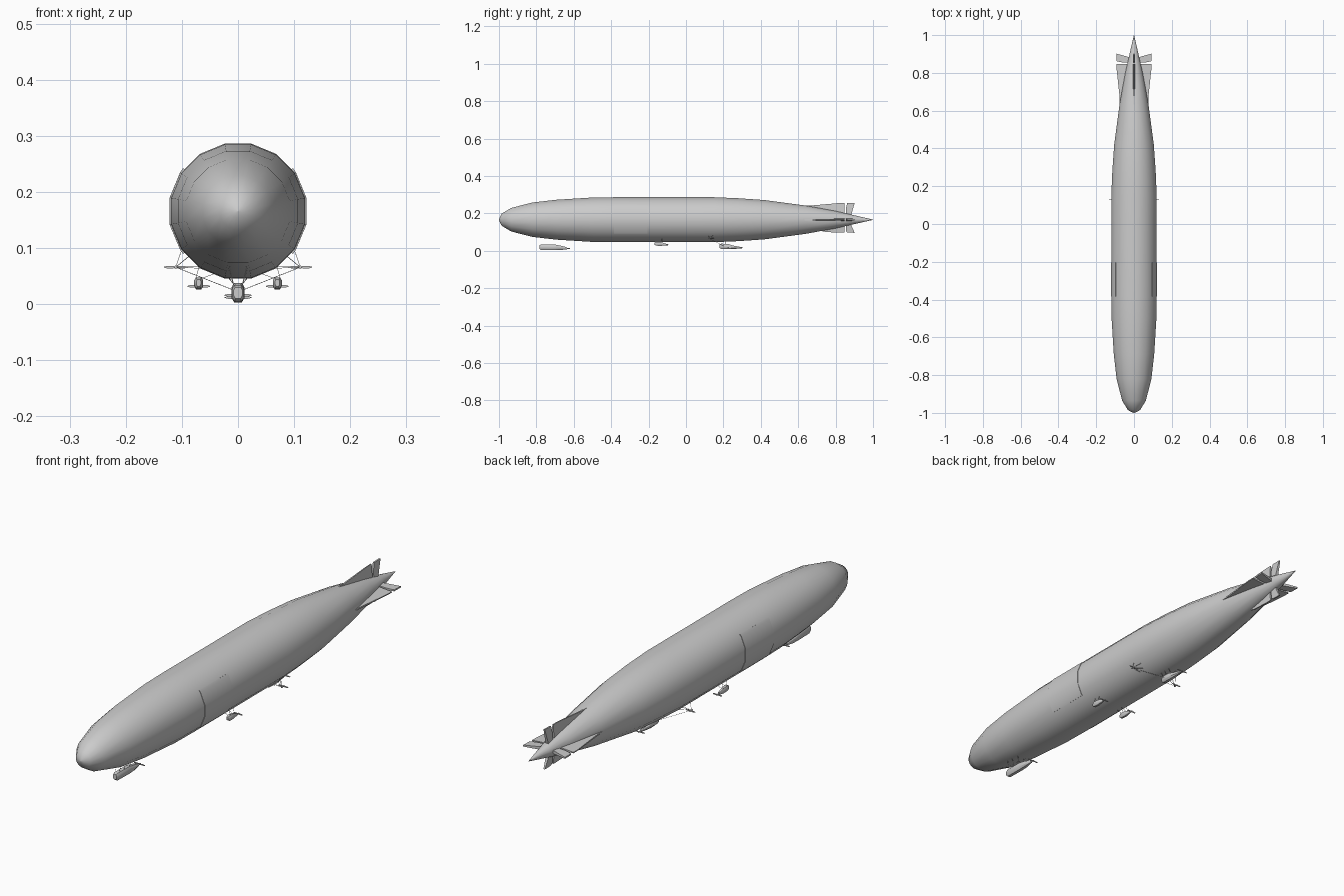
import bpy, bmesh, math
from mathutils import Vector

if "Cube" in bpy.data.objects:
    bpy.data.objects.remove(bpy.data.objects["Cube"])

CZ = 0.166      # hull axis height
SIDES = 16


def make(name, verts, faces, smooth=None):
    me = bpy.data.meshes.new(name)
    bm = bmesh.new()
    vs = [bm.verts.new(v) for v in verts]
    for f in faces:
        bm.faces.new([vs[i] for i in f])
    bmesh.ops.remove_doubles(bm, verts=bm.verts, dist=1e-6)
    bmesh.ops.recalc_face_normals(bm, faces=bm.faces)
    bm.to_mesh(me)
    bm.free()
    ob = bpy.data.objects.new(name, me)
    bpy.context.collection.objects.link(ob)
    if smooth:
        bpy.ops.object.select_all(action='DESELECT')
        ob.select_set(True)
        bpy.context.view_layer.objects.active = ob
        bpy.ops.object.shade_smooth_by_angle(angle=math.radians(smooth))
    return ob


def loft(name, rings, smooth=None):
    """Skin equal-sized closed rings and cap both ends."""
    n = len(rings[0])
    verts = [v for r in rings for v in r]
    faces = [(i*n + j, i*n + (j+1) % n, (i+1)*n + (j+1) % n, (i+1)*n + j)
             for i in range(len(rings)-1) for j in range(n)]
    faces += [tuple(range(n)), tuple(range(len(verts)-n, len(verts)))]
    return make(name, verts, faces, smooth)


def strut(name, a, b, r=0.0006):
    a, b = Vector(a), Vector(b)
    d = (b - a).normalized()
    u = d.orthogonal().normalized()
    w = d.cross(u)
    ring = lambda p: [p + r*(u*math.cos(t) + w*math.sin(t))
                      for t in (k*math.pi/2 for k in range(4))]
    return loft(name, [ring(a), ring(b)])


# Hull: lathed envelope
profile = [(-0.996, 0.012), (-0.985, 0.033), (-0.935, 0.064), (-0.82, 0.094),
           (-0.69, 0.109), (-0.5, 0.121), (-0.38, 0.1225), (0.15, 0.1225),
           (0.28, 0.117), (0.42, 0.107), (0.64, 0.077), (0.8, 0.047),
           (0.9, 0.024), (1.0, 0.0008)]


def hull_r(y):
    for (y0, r0), (y1, r1) in zip(profile, profile[1:]):
        if y0 <= y <= y1:
            return r0 + (r1-r0)*(y-y0)/(y1-y0)
    return 0


def circle(y, r):
    return [(r*math.cos(2*math.pi*(k+.5)/SIDES), y,
             CZ + r*math.sin(2*math.pi*(k+.5)/SIDES)) for k in range(SIDES)]


nose = [circle(-1.0, 0.0008)]
loft("hull", nose + [circle(y, r) for y, r in profile], 40)

# Raised side panels
for s, side in ((1, "right"), (-1, "left")):
    angs = [math.radians(a) for a in (-38, -33.75, -11.25, 11.25, 33.75, 38)]
    rings = []
    for y in (-0.385, -0.205):
        pt = lambda r, a: (s*r*math.cos(a), y, CZ + r*math.sin(a))
        rings.append([pt(0.1242, a) for a in angs] + [pt(0.119, a) for a in reversed(angs)])
    loft("panel_" + side, rings, 40)


# Tail fins and control surfaces: outline is (y, distance from axis)
def fin(name, outline, angle, root, tip):
    rings = []
    dmin, dmax = min(d for _, d in outline), max(d for _, d in outline)
    c, s = math.cos(angle), math.sin(angle)
    for k in (1, -1):
        ring = []
        for y, d in outline:
            h = k*(root + (tip-root)*(d-dmin)/(dmax-dmin))/2
            ring.append((d*c - h*s, y, CZ + d*s + h*c))
        rings.append(ring)
    loft(name, rings)


for i, tag in enumerate(("right", "top", "left", "bottom")):
    ang = i*math.pi/2
    tip = (0.092, 0.089, 0.092, 0.069)[i]
    start = 0.72 if tag == "bottom" else 0.63
    fin("fin_" + tag, [(start, hull_r(start)-.002), (0.67, 0.076) if start < .7 else (0.75, 0.066),
                       (0.82, tip), (0.847, tip), (0.847, 0.02), (start+.02, 0.03)], ang, 0.014, 0.004)
    fin("rudder_" + tag, [(0.862, tip), (0.902, tip+.001), (0.886, 0.035),
                          (0.88, 0.015), (0.855, 0.02), (0.855, 0.06)], ang, 0.014, 0.006)


# Engine cars: stations are (y, half width, z bottom, z top)
def car(name, x, stations):
    rings = []
    for y, w, z0, z1 in stations:
        h = z1 - z0
        rings.append([(x + w*a, y, z0 + h*b) for a, b in
                      ((-.55, 0), (.55, 0), (1, .3), (1, .75), (.65, 1),
                       (-.65, 1), (-1, .75), (-1, .3))])
    loft(name, rings, 30)


# Two-bladed propeller with hub
def propeller(name, x, y, z, length):
    for s, side in ((1, "a"), (-1, "b")):
        blade = [(0, .0012), (.3, .0022), (.7, .0024), (1, .0008)]
        rings = [[(x + s*length*t, y-.0012, z-h), (x + s*length*t, y+.0012, z-h),
                  (x + s*length*t, y+.0012, z+h), (x + s*length*t, y-.0012, z+h)]
                 for t, h in blade]
        loft(name + "_blade_" + side, rings)
    hub = [[(x + r*math.cos(k*math.pi/4), y+dy, z + r*math.sin(k*math.pi/4))
            for k in range(8)] for dy, r in ((-.012, .003), (.003, .003), (.007, .001))]
    loft(name + "_hub", hub, 30)


# Suspension struts from a car roof up to the hull
def hang(name, x, w, z, ys):
    for i, y in enumerate(ys):
        for s in (1, -1):
            ang = math.atan2(-0.115, x*0.9 + s*0.018)
            r = hull_r(y) * 0.985
            strut(f"{name}_strut_{i}_{s}", (x + s*w, y, z),
                  (r*math.cos(ang), y, CZ + r*math.sin(ang)))


# Control car with rear engine
car("control_car", 0, [(-0.783, .008, .010, .030), (-0.775, .011, .004, .034),
                       (-0.70, .012, .003, .033), (-0.67, .011, .004, .027),
                       (-0.635, .004, .008, .018)])
propeller("control_propeller", 0, -0.626, 0.012, 0.024)
hang("control", 0, .007, .032, (-0.765, -0.735, -0.70))

# Rear engine car
car("rear_car", 0, [(0.178, .006, .016, .034), (0.188, .011, .010, .038),
                    (0.225, .012, .008, .036), (0.25, .010, .009, .028),
                    (0.288, .004, .012, .021)])
propeller("rear_propeller", 0, 0.297, 0.016, 0.024)
hang("rear", 0, .007, .035, (0.19, 0.21, 0.235))

for s, side in ((1, "right"), (-1, "left")):
    # Midship side cars
    car("side_car_" + side, s*0.07,
        [(-0.168, .004, .032, .044), (-0.160, .008, .027, .048),
         (-0.135, .008, .026, .047), (-0.108, .004, .029, .038)])
    propeller("side_propeller_" + side, s*0.07, -0.100, 0.032, 0.020)
    hang("side_" + side, s*0.07, .005, .046, (-0.155, -0.13))
    # Outrigger propellers driven from the rear car
    hx, hy, hz = s*0.111, 0.13, 0.066
    propeller("outrigger_propeller_" + side, hx, hy, hz, 0.021)
    for i, (dx, dy, dz) in enumerate(((.100, -.01, .098), (.088, .02, .085),
                                      (.066, -.01, .064), (.07, .02, .067))):
        strut(f"outrigger_strut_{side}_{i}", (hx, hy-.008, hz), (s*dx, hy+dy, dz))
    strut("drive_shaft_" + side, (s*0.01, 0.2, 0.026), (hx, hy-.008, hz))
